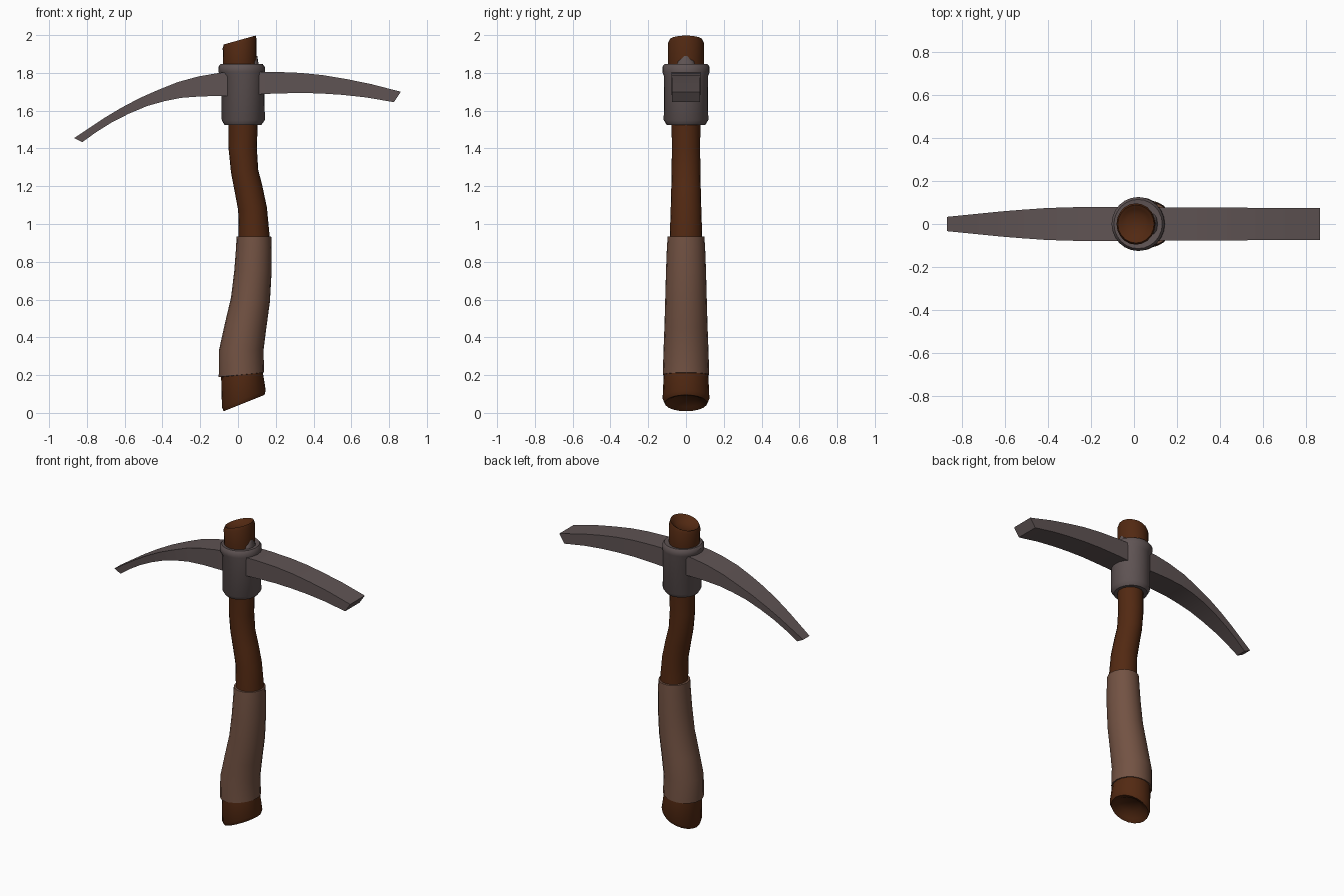
import bpy, bmesh, math


def material(name, rgb):
    m = bpy.data.materials.new(name)
    m.diffuse_color = (*rgb, 1)
    return m


WOOD = material("dark brown wood", (0.085, 0.022, 0.006))
WRAP = material("tan leather", (0.17, 0.085, 0.056))
IRON = material("grey iron", (0.115, 0.088, 0.088))


def loft(name, rings, mat, angle=40):
    """Skin closed rings of points and cap both ends."""
    bm = bmesh.new()
    loops = [[bm.verts.new(p) for p in ring] for ring in rings]
    n = len(loops[0])
    for a, b in zip(loops, loops[1:]):
        for i in range(n):
            j = (i + 1) % n
            bm.faces.new((a[i], a[j], b[j], b[i]))
    bm.faces.new(loops[0][::-1])
    bm.faces.new(loops[-1])
    bmesh.ops.recalc_face_normals(bm, faces=bm.faces)
    me = bpy.data.meshes.new(name)
    bm.to_mesh(me)
    bm.free()
    me.materials.append(mat)
    ob = bpy.data.objects.new(name, me)
    bpy.context.collection.objects.link(ob)
    bpy.ops.object.select_all(action='DESELECT')
    ob.select_set(True)
    bpy.context.view_layer.objects.active = ob
    bpy.ops.object.shade_smooth_by_angle(angle=math.radians(angle))
    return ob


def oval(cx, z, rx, ry, tilt=0.0, n=20):
    """Ellipse round the handle, z rising with x by the tilt."""
    ring = []
    for i in range(n):
        a = 2 * math.pi * i / n
        ring.append((cx + rx * math.cos(a), ry * math.sin(a),
                     z + tilt * rx * math.cos(a)))
    return ring


# crooked wooden handle with slanted, hollowed ends
handle = [
    (0.030, 0.085, 0.060, 0.065, 0.30), (0.030, 0.062, 0.085, 0.090, 0.35),
    (0.032, 0.052, 0.108, 0.112, 0.40), (0.031, 0.075, 0.116, 0.124, 0.38),
    (0.021, 0.20, 0.110, 0.118, 0.15), (0.018, 0.33, 0.108, 0.113, 0.0),
    (0.040, 0.46, 0.100, 0.106, -0.1), (0.066, 0.60, 0.095, 0.098, -0.1),
    (0.080, 0.75, 0.090, 0.092, 0.0), (0.086, 0.93, 0.082, 0.086, 0.0),
    (0.077, 1.08, 0.076, 0.081, 0.1), (0.055, 1.19, 0.074, 0.078, 0.15),
    (0.035, 1.28, 0.072, 0.076, 0.1), (0.025, 1.40, 0.075, 0.075, 0.0),
    (0.027, 1.53, 0.077, 0.076, 0.0), (0.018, 1.70, 0.085, 0.085, 0.0),
    (0.010, 1.86, 0.089, 0.095, 0.1), (0.009, 1.955, 0.090, 0.096, 0.26),
    (0.009, 1.974, 0.084, 0.088, 0.28), (0.009, 1.962, 0.068, 0.070, 0.26),
    (0.010, 1.945, 0.045, 0.048, 0.2),
]
loft("handle", [oval(*r) for r in handle], WOOD, 60)

# leather grip sleeve
grip = [
    (0.018, 0.20, 0.105, 0.110, 0.1), (0.018, 0.202, 0.120, 0.123, 0.1),
    (0.017, 0.33, 0.118, 0.119, 0.0), (0.040, 0.46, 0.110, 0.114, -0.1),
    (0.066, 0.60, 0.103, 0.110, -0.1), (0.079, 0.75, 0.099, 0.106, 0.0),
    (0.084, 0.88, 0.094, 0.101, 0.0), (0.084, 0.933, 0.092, 0.097, 0.0),
    (0.084, 0.935, 0.075, 0.080, 0.0),
]
loft("grip_wrap", [oval(*r) for r in grip], WRAP)

# iron collar with a rim at the top and a chamfered foot
collar = [
    (0.026, 1.528, 0.070, 0.070), (0.026, 1.525, 0.098, 0.102),
    (0.028, 1.550, 0.114, 0.118), (0.026, 1.780, 0.114, 0.116),
    (0.020, 1.805, 0.123, 0.125), (0.019, 1.832, 0.123, 0.125),
    (0.019, 1.846, 0.112, 0.114), (0.016, 1.842, 0.080, 0.080),
]
loft("collar", [oval(*r, n=24) for r in collar], IRON)

# small wedge standing between collar and handle
loft("wedge", [oval(0.085, 1.80, 0.032, 0.06, n=10),
               oval(0.085, 1.86, 0.022, 0.045, n=10),
               oval(0.085, 1.89, 0.017, 0.012, n=10)], IRON)


def blade(name, stations):
    """Rectangular bar: top x, top z, bottom x, bottom z, half width."""
    rings = [[(xt, -w, zt), (xt, w, zt), (xb, w, zb), (xb, -w, zb)]
             for xt, zt, xb, zb, w in stations]
    return loft(name, rings, IRON, 30)


# long curved pick, tapering to its tip
blade("pick_blade", [
    (-0.03, 1.805, -0.03, 1.677, 0.080), (-0.10, 1.800, -0.10, 1.677, 0.080),
    (-0.21, 1.781, -0.19, 1.676, 0.079), (-0.32, 1.751, -0.30, 1.668, 0.077),
    (-0.42, 1.711, -0.39, 1.650, 0.073), (-0.52, 1.667, -0.48, 1.625, 0.066),
    (-0.62, 1.614, -0.58, 1.583, 0.058), (-0.71, 1.560, -0.67, 1.537, 0.049),
    (-0.79, 1.507, -0.75, 1.487, 0.041), (-0.868, 1.455, -0.825, 1.433, 0.033),
])

# shorter flat adze with an undercut end
blade("adze_blade", [
    (0.05, 1.805, 0.05, 1.683, 0.077), (0.18, 1.806, 0.18, 1.690, 0.077),
    (0.33, 1.800, 0.33, 1.694, 0.076), (0.45, 1.788, 0.44, 1.691, 0.076),
    (0.57, 1.768, 0.55, 1.684, 0.075), (0.70, 1.742, 0.68, 1.670, 0.075),
    (0.862, 1.700, 0.825, 1.645, 0.075),
])
